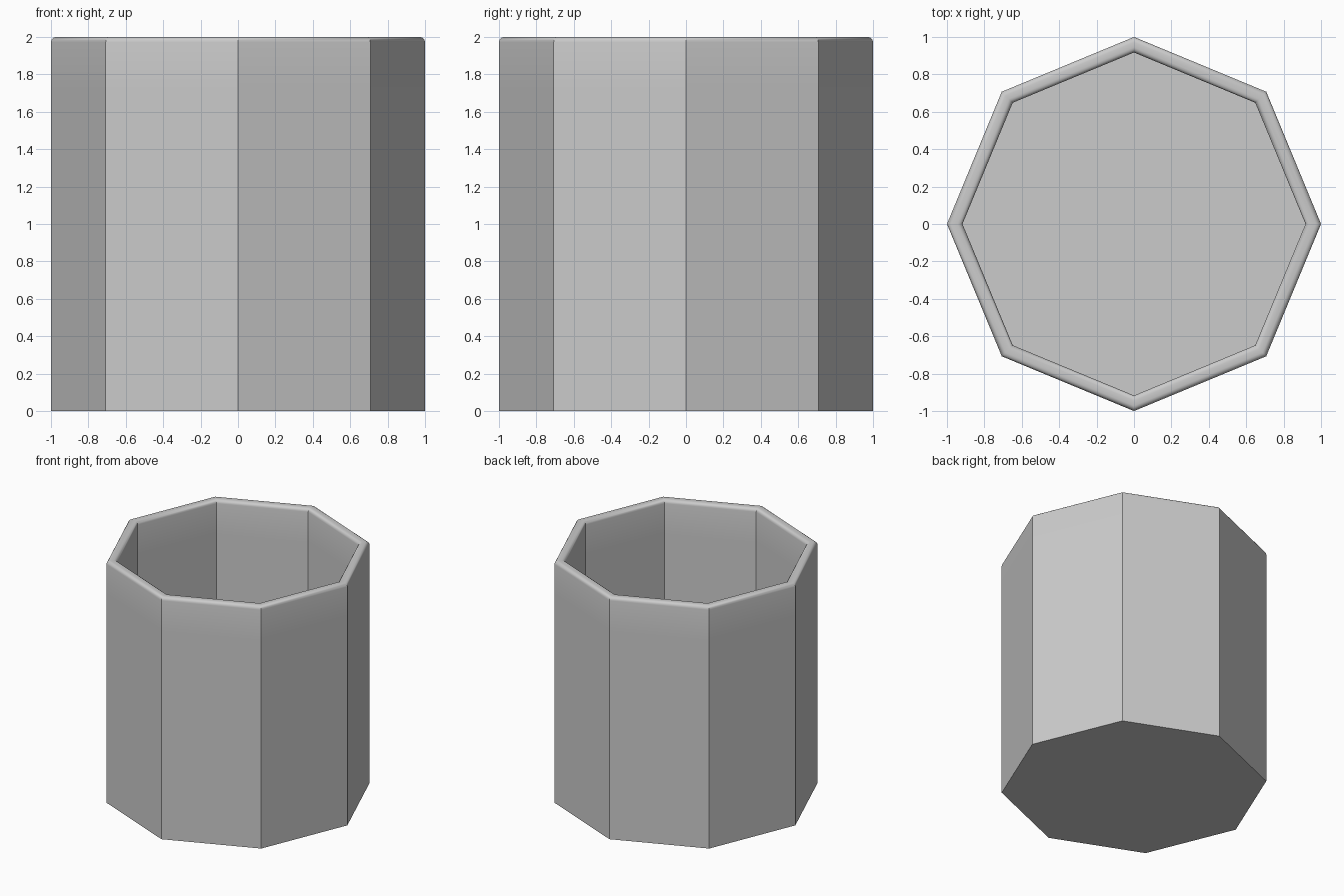
import bpy, bmesh
from math import sin, cos, pi, radians

if "Cube" in bpy.data.objects:
    bpy.data.objects.remove(bpy.data.objects["Cube"])

SIDES, R_OUT, R_IN, HEIGHT, FLOOR = 8, 1.0, 0.917, 2.0, 0.08
ROUND, STEPS = 0.028, 4


def arc(cx, cz, start, end):
    """Quarter-round rim points as (radius, height)."""
    return [(cx + ROUND * cos(radians(start + (end - start) * i / STEPS)),
             cz + ROUND * sin(radians(start + (end - start) * i / STEPS)))
            for i in range(STEPS + 1)]


# Wall profile: outside bottom, rounded rim, inside floor
top = HEIGHT - ROUND
profile = [(R_OUT, 0), (R_OUT, 1.72)]
profile += arc(R_OUT - ROUND, top, 0, 90)
profile += arc(R_IN + ROUND, top, 90, 180)
profile += [(R_IN, 1.72), (R_IN, FLOOR)]

# Octagonal rings joined into walls, capped by base and inner floor
bm = bmesh.new()
rings = [[bm.verts.new((r * cos(2 * pi * i / SIDES), r * sin(2 * pi * i / SIDES), z))
          for i in range(SIDES)] for r, z in profile]
for low, high in zip(rings, rings[1:]):
    for i in range(SIDES):
        j = (i + 1) % SIDES
        bm.faces.new((low[i], low[j], high[j], high[i]))
bm.faces.new(rings[0][::-1])
bm.faces.new(rings[-1])
bmesh.ops.recalc_face_normals(bm, faces=bm.faces)

mesh = bpy.data.meshes.new("octagonal_cup")
bm.to_mesh(mesh)
bm.free()
cup = bpy.data.objects.new("octagonal_cup", mesh)
bpy.context.collection.objects.link(cup)

# Smooth the rounded rim, keep the panel corners sharp
bpy.context.view_layer.objects.active = cup
cup.select_set(True)
bpy.ops.object.shade_smooth_by_angle(angle=radians(30))
